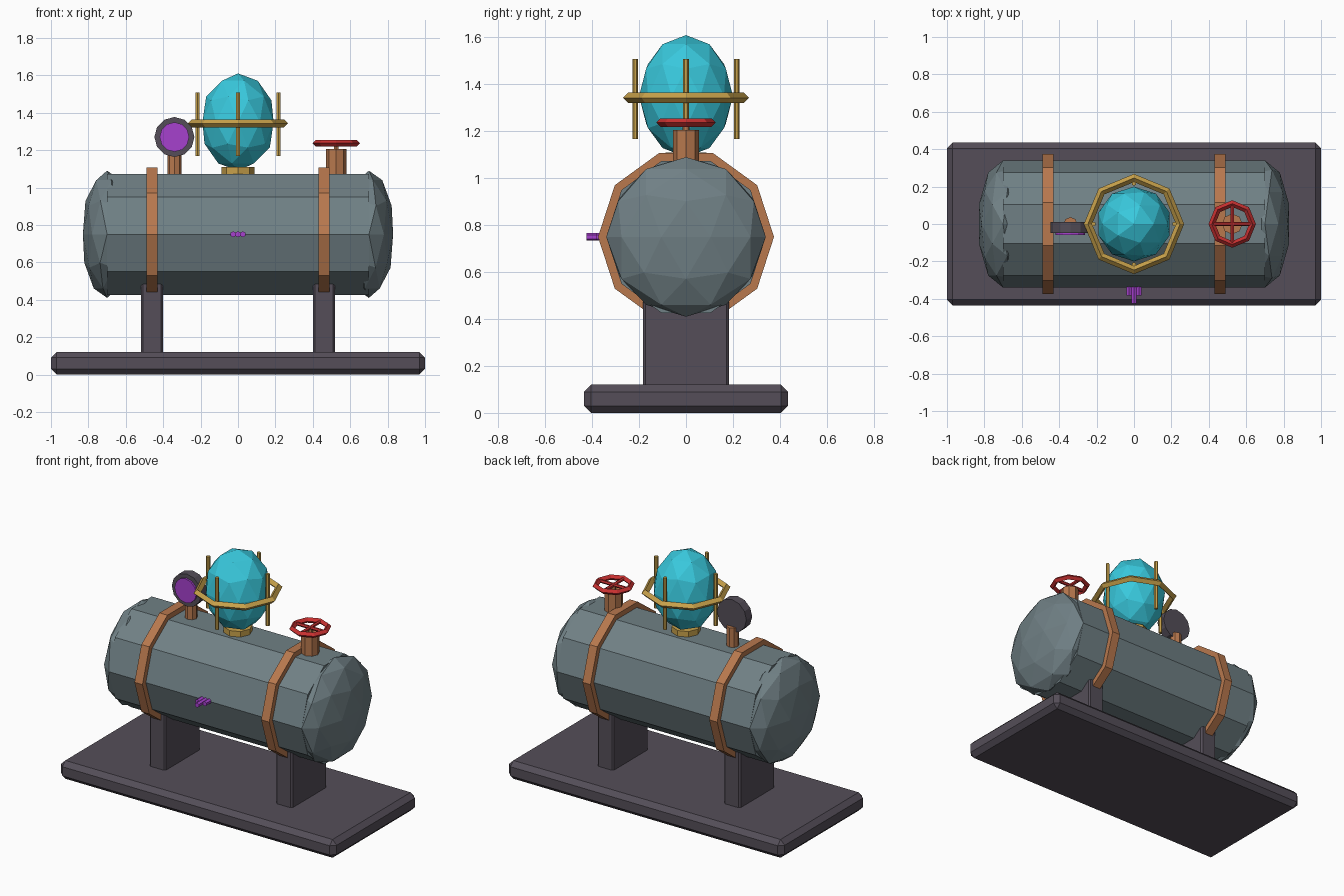
import bpy
from math import pi

if "Cube" in bpy.data.objects:
    bpy.data.objects.remove(bpy.data.objects["Cube"])

def material(name, rgb):
    m = bpy.data.materials.new(name)
    m.diffuse_color = (*rgb, 1)
    m.use_nodes = True
    m.node_tree.nodes["Principled BSDF"].inputs["Base Color"].default_value = m.diffuse_color
    return m

STEEL = material("tank_grey", (0.162, 0.216, 0.235))
DARK = material("dark_iron", (0.089, 0.076, 0.098))
COPPER = material("copper", (0.479, 0.188, 0.076))
BRASS = material("brass", (0.58, 0.36, 0.07))
TEAL = material("teal_glass", (0.04, 0.58, 0.72))
RED = material("valve_red", (0.58, 0.03, 0.03))
PURPLE = material("purple", (0.38, 0.053, 0.61))

ROT = {"x": (0, pi / 2, 0), "y": (pi / 2, 0, 0), "z": (0, 0, 0)}

def finish(name, mat):
    ob = bpy.context.object
    ob.name = name
    ob.data.materials.append(mat)
    return ob

def cyl(name, mat, loc, r, length, sides, axis="z"):
    bpy.ops.mesh.primitive_cylinder_add(vertices=sides, radius=r, depth=length,
                                        location=loc, rotation=ROT[axis])
    return finish(name, mat)

def box(name, mat, loc, size, bevel):
    bpy.ops.mesh.primitive_cube_add(size=1, location=loc)
    ob = finish(name, mat)
    ob.scale = size
    bpy.ops.object.transform_apply(location=False, rotation=False, scale=True)
    b = ob.modifiers.new("bevel", 'BEVEL')
    b.width, b.segments = bevel, 1
    return ob

def ball(name, mat, loc, scale):
    bpy.ops.mesh.primitive_ico_sphere_add(subdivisions=2, radius=1, location=loc)
    finish(name, mat).scale = scale

def ring(name, mat, loc, major, minor):
    bpy.ops.mesh.primitive_torus_add(major_segments=8, minor_segments=4, location=loc,
                                     major_radius=major, minor_radius=minor)
    finish(name, mat)

# base and tank body
box("base_plate", DARK, (0, 0, 0.06), (2, 0.87, 0.12), 0.03)
cyl("tank", STEEL, (0, 0, 0.75), 0.34, 1.4, 10, "x")

# end caps, legs and straps on both sides
for side, s in (("left", -1), ("right", 1)):
    ball(side + "_end_cap", STEEL, (s * 0.7, 0, 0.75), (0.136, 0.34, 0.34))
    box(side + "_leg", DARK, (s * 0.46, 0, 0.31), (0.118, 0.365, 0.42), 0.01)
    cyl(side + "_strap", COPPER, (s * 0.46, 0, 0.75), 0.375, 0.058, 10, "x")

# glass dome with collar and cage
cyl("dome_collar", BRASS, (0, 0, 1.07), 0.087, 0.08, 8)
ball("glass_dome", TEAL, (0, 0, 1.35), (0.2, 0.2, 0.26))
ring("cage_ring", BRASS, (0, 0, 1.343), 0.246, 0.022)
for i, (x, y) in enumerate(((1, 0), (0, 1), (-1, 0), (0, -1))):
    cyl(f"cage_rod_{i + 1}", BRASS, (x * 0.216, y * 0.216, 1.338), 0.012, 0.34, 6)

# pressure gauge
cyl("gauge_pipe", COPPER, (-0.34, 0, 1.12), 0.037, 0.16, 8)
cyl("gauge_body", DARK, (-0.34, -0.018, 1.27), 0.107, 0.06, 12, "y")
cyl("gauge_face", PURPLE, (-0.34, -0.053, 1.27), 0.079, 0.014, 12, "y")

# valve with handwheel
cyl("valve_pipe", COPPER, (0.525, 0, 1.12), 0.055, 0.17, 8)
cyl("valve_stem", COPPER, (0.525, 0, 1.215), 0.015, 0.04, 6)
ring("valve_wheel", RED, (0.525, 0, 1.237), 0.109, 0.018)
for axis in "xy":
    cyl("wheel_spoke_" + axis, RED, (0.525, 0, 1.237), 0.011, 0.21, 6, axis)

# small tap on the front
cyl("tap_stem", PURPLE, (0, -0.375, 0.75), 0.016, 0.1, 6, "y")
for side, s in (("left", -1), ("right", 1)):
    cyl(side + "_tap_lug", PURPLE, (s * 0.026, -0.358, 0.75), 0.016, 0.05, 6, "y")
